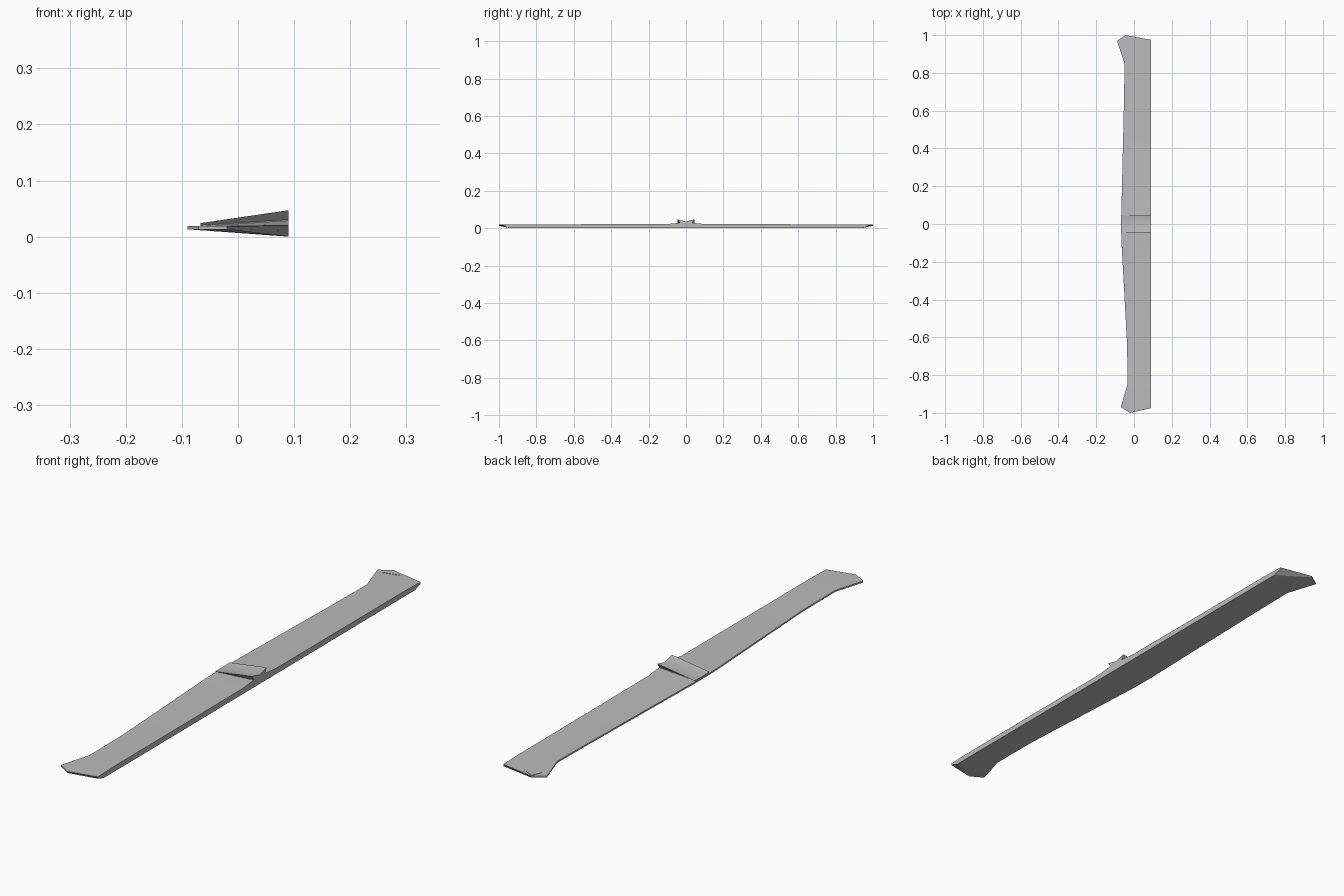
import bpy, bmesh

cube = bpy.data.objects.get("Cube")
if cube:
    bpy.data.objects.remove(cube, do_unlink=True)

grey = bpy.data.materials.new("light grey")
grey.use_nodes = True
colour = (0.5, 0.5, 0.5, 1)
grey.diffuse_color = colour
grey.node_tree.nodes["Principled BSDF"].inputs["Base Color"].default_value = colour

RIGHT = 0.09  # straight long edge


def loft(name, sections):
    """Skin a closed strip through equal-sized sections and cap both ends."""
    bm = bmesh.new()
    rings = [[bm.verts.new(p) for p in s] for s in sections]
    n = len(rings[0])
    for a, b in zip(rings, rings[1:]):
        for i in range(n):
            j = (i + 1) % n
            bm.faces.new((a[i], a[j], b[j], b[i]))
    bm.faces.new(rings[0])
    bm.faces.new(rings[-1][::-1])
    bmesh.ops.recalc_face_normals(bm, faces=bm.faces)
    mesh = bpy.data.meshes.new(name)
    bm.to_mesh(mesh)
    bm.free()
    obj = bpy.data.objects.new(name, mesh)
    mesh.materials.append(grey)
    bpy.context.collection.objects.link(obj)
    bpy.context.view_layer.objects.active = obj
    obj.select_set(True)
    bpy.ops.object.shade_smooth_by_angle(angle=0.3)
    obj.select_set(False)
    return obj


# Long tapering blade: left edge x, left y, right y, right top height
def blade_section(x, yl, yr, top, undercut=0.0):
    return [(x, yl, 0.019), (x, yl, 0.013), (RIGHT, yr - undercut, 0.0),
            (RIGHT, yr, 0.011), (RIGHT, yr, top)]


rows = [(-0.02, -1.0, -0.975, 0.018, -0.035),
        (-0.07, -0.97, -0.92, 0.02),
        (-0.035, -0.85, -0.85, 0.021),
        (-0.036, -0.65, -0.65, 0.021),
        (-0.066, -0.1, -0.1, 0.022),
        (-0.068, -0.03, -0.03, 0.029),
        (-0.068, 0.03, 0.03, 0.029),
        (-0.066, 0.1, 0.1, 0.022),
        (-0.053, 0.65, 0.65, 0.021),
        (-0.05, 0.85, 0.85, 0.021),
        (-0.09, 0.97, 0.92, 0.02),
        (-0.045, 1.0, 0.975, 0.018, 0.035)]
loft("blade", [blade_section(*r) for r in rows])

# Central ridge: flared profile with a shallow valley, sinking to the left edge
half = [(0.035, 0.024, 0.017), (0.034, 0.03, 0.02), (0.045, 0.047, 0.024)]
profile = ([(y, r, l) for y, r, l in half] + [(0.0, 0.036, 0.022)]
           + [(-y, r, l) for y, r, l in reversed(half)])
loft("centre_ridge", [[(-0.067, y, l) for y, r, l in profile],
                      [(RIGHT, y, r) for y, r, l in profile]])

# Small folded flap at the back tip
loft("tip_flap", [[(-0.06, 0.96, z), (0.0, 0.975, z), (-0.045, 0.997, z)]
                  for z in (0.017, 0.0205)])
